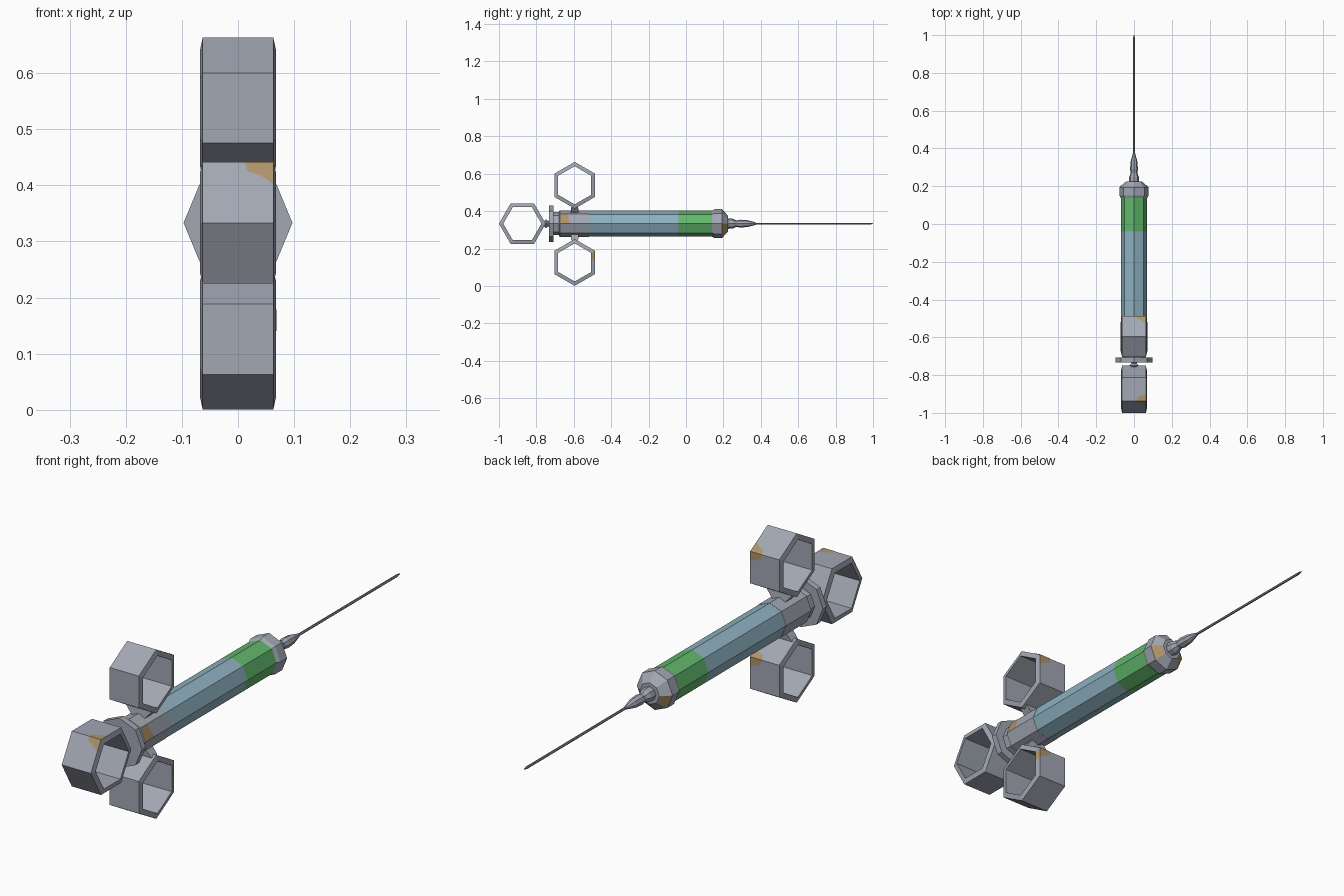
import bpy, bmesh, math
from mathutils import Vector

if "Cube" in bpy.data.objects:
    bpy.data.objects.remove(bpy.data.objects["Cube"])

AXIS = 0.333          # height of the barrel axis
RING_R, RING_IN = 0.125, 0.102


def material(name, rgb):
    m = bpy.data.materials.new(name)
    m.diffuse_color = (*rgb, 1)
    m.use_nodes = True
    m.node_tree.nodes["Principled BSDF"].inputs["Base Color"].default_value = m.diffuse_color
    return m


metal = material("grey metal", (0.36, 0.385, 0.45))
blue = material("blue glass", (0.27, 0.44, 0.53))
green = material("green fluid", (0.12, 0.47, 0.15))
rust = material("tan rust", (0.42, 0.29, 0.14))
steel = material("needle steel", (0.27, 0.285, 0.32))


def finish(name, bm, mat, recalc=True):
    if recalc:
        bmesh.ops.recalc_face_normals(bm, faces=bm.faces)
    me = bpy.data.meshes.new(name)
    bm.to_mesh(me)
    bm.free()
    me.materials.append(mat)
    ob = bpy.data.objects.new(name, me)
    bpy.context.collection.objects.link(ob)
    return ob


def around(y, r, deg):
    a = math.radians(deg)
    return Vector((r * math.cos(a), y, AXIS + r * math.sin(a)))


def turned(name, profile, mat, sides=8):
    """Faceted solid around the barrel axis from (y, radius) pairs."""
    bm = bmesh.new()
    loops = [[bm.verts.new(around(y, r, 360 * i / sides)) for i in range(sides)]
             for y, r in profile]
    for a, b in zip(loops, loops[1:]):
        for i in range(sides):
            j = (i + 1) % sides
            bm.faces.new((a[i], a[j], b[j], b[i]))
    bm.faces.new(loops[0])
    bm.faces.new(loops[-1])
    return finish(name, bm, mat)


def ring_point(c, x, r, deg):
    a = math.radians(deg)
    return Vector((x, c[0] + r * math.cos(a), c[1] + r * math.sin(a)))


def finger_ring(name, c, start):
    """Hexagonal tube along x; its rims stand out slightly at the inner edge."""
    bm = bmesh.new()
    section = [(-0.063, RING_R), (0.063, RING_R), (0.068, RING_IN), (-0.068, RING_IN)]
    loops = [[bm.verts.new(ring_point(c, x, r, start + 60 * i)) for x, r in section]
             for i in range(6)]
    for i in range(6):
        a, b = loops[i], loops[(i + 1) % 6]
        for k in range(4):
            n = (k + 1) % 4
            bm.faces.new((a[k], a[n], b[n], b[k]))
    return finish(name, bm, metal)


def patch(name, pts, ref):
    """Rust patch lifted just off the surface, facing away from ref."""
    bm = bmesh.new()
    f = bm.faces.new([bm.verts.new(p) for p in pts])
    f.normal_update()
    if f.normal.dot(f.calc_center_median() - Vector(ref)) < 0:
        f.normal_flip()
    f.normal_update()
    bmesh.ops.translate(bm, verts=bm.verts, vec=f.normal * 0.001)
    return finish(name, bm, rust, recalc=False)


# Barrel, fluid and metal fittings
turned("rear_collar", [(-0.715, 0.062), (-0.68, 0.062), (-0.675, 0.071), (-0.518, 0.071)], metal)
turned("glass_barrel", [(-0.518, 0.07), (-0.04, 0.07)], blue)
turned("fluid_section", [(-0.04, 0.07), (0.145, 0.07)], green)
turned("front_cap", [(0.138, 0.07), (0.152, 0.077), (0.193, 0.077), (0.225, 0.042)], metal)
turned("nozzle", [(0.22, 0.028), (0.25, 0.026), (0.27, 0.017), (0.29, 0.021),
                  (0.33, 0.018), (0.375, 0.006)], metal)
turned("needle", [(0.37, 0.005), (0.985, 0.005), (1.0, 0.002)], steel, 6)
turned("rear_flange", [(-0.732, 0.097), (-0.708, 0.097)], metal)
turned("plunger_stem", [(-0.758, 0.014), (-0.748, 0.024), (-0.738, 0.014), (-0.725, 0.02)], metal)

# Three finger rings
rings = {"rear": ((-0.875, AXIS), 0, 120),
         "upper": ((-0.595, AXIS + 0.205), 30, 30),
         "lower": ((-0.595, AXIS - 0.2075), 30, 30)}
for key, (c, start, corner) in rings.items():
    finger_ring(key + "_finger_ring", c, start)
    # Rust folded over one corner of the ring
    v = ring_point(c, 0, RING_R, corner)
    for side, reach in ((-60, 0.3), (60, 0.36)):
        d = ring_point(c, 0, RING_R, corner + side) - v
        shape = ((0.062, 0), (0.012, 0), (0.016, 0.15), (0.04, 0.22), (0.062, reach))
        patch(key + "_ring_rust", [v + d * t + Vector((x, 0, 0)) for x, t in shape],
              (0, c[0], c[1]))

# Rust on the rim of the lower ring
c = rings["lower"][0]
o, i = (ring_point(c, 0.063, RING_R, 30), ring_point(c, 0.068, RING_IN, 30))
o2, i2 = (ring_point(c, 0.063, RING_R, -30), ring_point(c, 0.068, RING_IN, -30))
patch("rim_rust", [o, i, i.lerp(i2, 0.35), o.lerp(o2, 0.4)], (0, c[0], c[1]))

# Tapered mounts joining the upper and lower rings to the collar
for name, s in (("upper_mount", 1), ("lower_mount", -1)):
    bm = bmesh.new()
    lo, hi = [[bm.verts.new((x * w, -0.595 + y * d, AXIS + s * h))
               for x, y in ((-1, -1), (1, -1), (1, 1), (-1, 1))]
              for w, d, h in ((0.025, 0.022, 0.055), (0.055, 0.018, 0.09))]
    for k in range(4):
        n = (k + 1) % 4
        bm.faces.new((lo[k], lo[n], hi[n], hi[k]))
    bm.faces.new(lo)
    bm.faces.new(hi)
    finish(name, bm, metal)

# Rust on the collar and the front cap
patch("collar_rust", [around(-0.672, 0.071, 0), around(-0.672, 0.071, 45),
                      around(-0.635, 0.071, 45), around(-0.62, 0.071, 0)], (0, -0.65, AXIS))
for a in (0, 180):
    b = a - 45 if a == 0 else a + 45
    patch("cap_rust", [around(0.193, 0.077, a), around(0.193, 0.077, b),
                       around(0.222, 0.045, b), around(0.222, 0.045, a)], (0, 0.1, AXIS))
